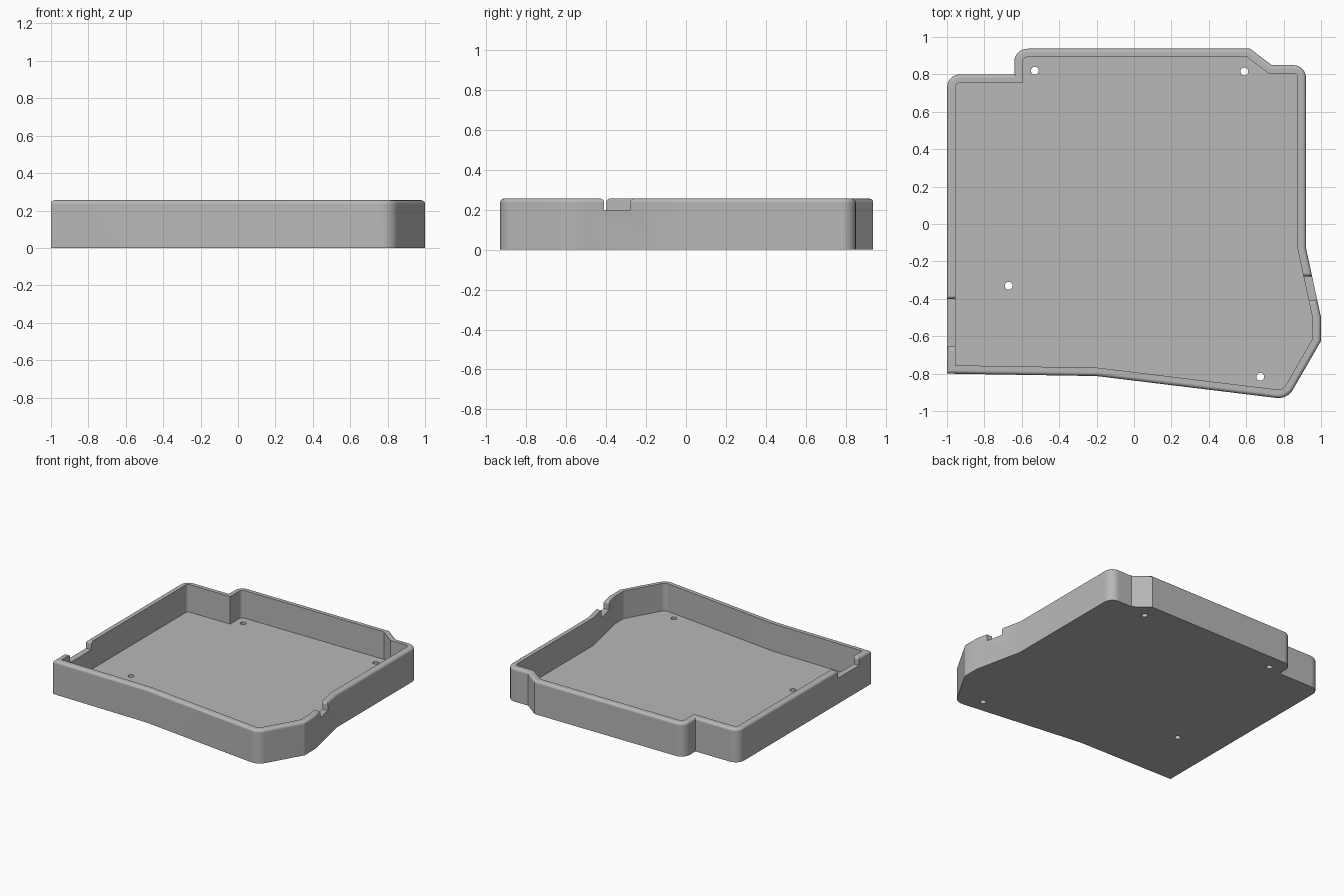
import bpy, bmesh, math
from mathutils import Vector, Matrix

if "Cube" in bpy.data.objects:
    bpy.data.objects.remove(bpy.data.objects["Cube"])

HEIGHT, WALL, FLOOR, FILLET = 0.255, 0.045, 0.045, 0.02
STEPS = 6

# Outline corners, counter-clockwise: x, y, corner radius
OUTLINE = [(-1, -0.80, 0), (-0.2, -0.813, 0), (0.82, -0.937, 0.09),
           (1, -0.625, 0), (1, -0.5, 0), (0.92, -0.13, 0),
           (0.92, 0.85, 0.07), (0.735, 0.85, 0), (0.62, 0.937, 0),
           (-0.64, 0.937, 0.07), (-0.64, 0.80, 0), (-1, 0.80, 0.07)]

grey = bpy.data.materials.new("grey plastic")
grey.use_nodes = True
grey.diffuse_color = (0.48, 0.48, 0.48, 1)
grey.node_tree.nodes["Principled BSDF"].inputs["Base Color"].default_value = grey.diffuse_color


def inset_outline(d):
    """Outline moved inward by d, with its corners rounded."""
    pts = []
    for i, (x, y, r) in enumerate(OUTLINE):
        p = Vector((x, y))
        before = Vector(OUTLINE[i - 1][:2])
        after = Vector(OUTLINE[(i + 1) % len(OUTLINE)][:2])
        a, b = (p - before).normalized(), (after - p).normalized()
        n1, n2 = Vector((-a.y, a.x)), Vector((-b.y, b.x))
        miter = (n1 + n2) / (1 + n1.dot(n2))
        if r == 0:
            pts.append(p + miter * d)
            continue
        turn = math.atan2(a.x * b.y - a.y * b.x, a.dot(b))
        for k in range(STEPS + 1):
            spin = Matrix.Rotation(turn * k / STEPS, 2)
            pts.append(p + miter * r - (spin @ n1) * (r - d))
    return pts


def make_object(name, bm):
    bmesh.ops.recalc_face_normals(bm, faces=bm.faces)
    mesh = bpy.data.meshes.new(name)
    bm.to_mesh(mesh)
    bm.free()
    mesh.materials.append(grey)
    obj = bpy.data.objects.new(name, mesh)
    bpy.context.collection.objects.link(obj)
    return obj


def make_tray():
    # Wall section: outer face, rounded top edge, rim, inner face
    section = [(0, 0)]
    for k in range(STEPS + 1):
        t = math.pi / 2 * k / STEPS
        section.append((FILLET * (1 - math.cos(t)), HEIGHT - FILLET * (1 - math.sin(t))))
    section += [(WALL, HEIGHT), (WALL, FLOOR)]
    bm = bmesh.new()
    rings = [[bm.verts.new((p.x, p.y, z)) for p in inset_outline(d)] for d, z in section]
    for low, high in zip(rings, rings[1:]):
        for i in range(len(low)):
            bm.faces.new((low[i - 1], low[i], high[i], high[i - 1]))
    bm.faces.new(rings[0])
    bm.faces.new(rings[-1])
    return make_object("tray", bm)


def notch_cutter(x, y0, y1, z):
    # Slot profile that flares out with rounded shoulders at the rim
    right = []
    for k in range(STEPS + 1):
        t = math.pi / 2 * k / STEPS
        right.append((FILLET * (1 - math.cos(t)), HEIGHT - FILLET * (1 - math.sin(t))))
    right.append((FILLET, HEIGHT + 0.1))
    profile = [(y0, z), (y1, z)] + [(y1 + o, h) for o, h in right]
    profile += [(y0 - o, h) for o, h in reversed(right)]
    bm = bmesh.new()
    face = bm.faces.new([bm.verts.new((x - 0.13, y, h)) for y, h in profile])
    ext = bmesh.ops.extrude_face_region(bm, geom=[face])
    moved = [v for v in ext["geom"] if isinstance(v, bmesh.types.BMVert)]
    bmesh.ops.translate(bm, verts=moved, vec=(0.26, 0, 0))
    return make_object("notch_cutter", bm)


def hole_cutter(x, y):
    bm = bmesh.new()
    bmesh.ops.create_cone(bm, cap_ends=True, segments=24, radius1=0.021, radius2=0.021,
                          depth=0.2, matrix=Matrix.Translation((x, y, 0)))
    return make_object("hole_cutter", bm)


tray = make_tray()

# Cable notches in both side walls, screw holes through the floor
cutters = [notch_cutter(0.98, -0.41, -0.28, 0.195),
           notch_cutter(-0.98, -0.655, -0.40, 0.195)]
for x, y in [(-0.53, 0.82), (0.59, 0.815), (-0.67, -0.33), (0.675, -0.817)]:
    cutters.append(hole_cutter(x, y))

bpy.ops.object.select_all(action='DESELECT')
tray.select_set(True)
bpy.context.view_layer.objects.active = tray
for cutter in cutters:
    cutter.hide_render = True
    cut = tray.modifiers.new("cut", 'BOOLEAN')
    cut.operation = 'DIFFERENCE'
    cut.solver = 'EXACT'
    cut.object = cutter
    bpy.ops.object.modifier_apply(modifier=cut.name)
    bpy.data.objects.remove(cutter)

# Smooth rounded edges, crisp corners
bpy.ops.object.shade_smooth_by_angle(angle=math.radians(25))
weighted = tray.modifiers.new("even_shading", 'WEIGHTED_NORMAL')
weighted.keep_sharp = True
